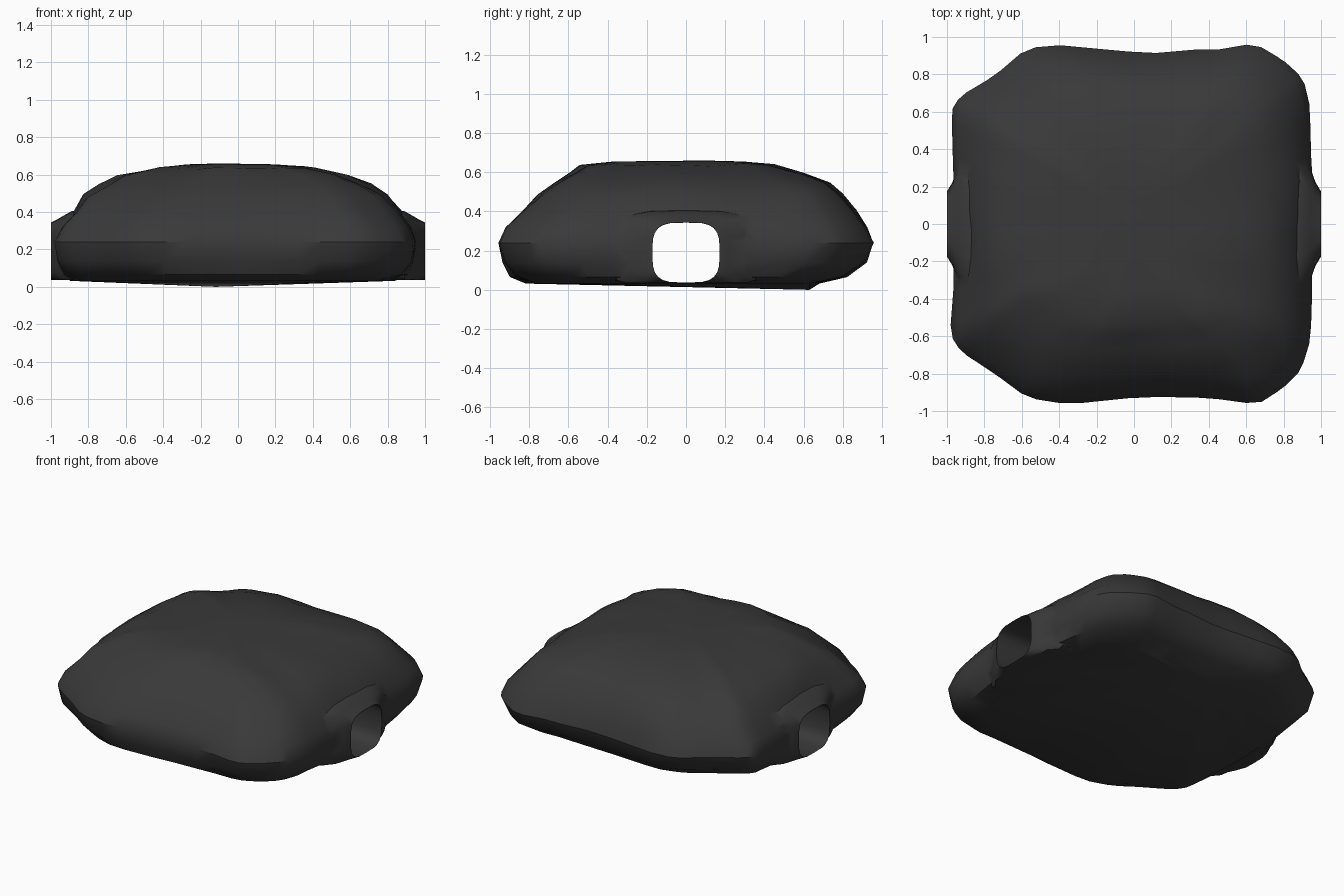
import bpy, bmesh, math
from mathutils import Vector, noise

if "Cube" in bpy.data.objects:
    bpy.data.objects.remove(bpy.data.objects["Cube"])

stone = bpy.data.materials.new("dark grey stone")
stone.diffuse_color = (0.041, 0.041, 0.041, 1)
stone.use_nodes = True
stone.node_tree.nodes["Principled BSDF"].inputs["Base Color"].default_value = stone.diffuse_color


def loft(name, rings, start=None, end=None):
    """Solid through rings of equal point count; ends capped flat or to a point."""
    bm = bmesh.new()
    vr = [[bm.verts.new(p) for p in ring] for ring in rings]
    n = len(vr[0])
    for a, b in zip(vr, vr[1:]):
        for i in range(n):
            j = (i + 1) % n
            bm.faces.new((a[i], a[j], b[j], b[i]))
    for ring, tip in ((vr[0], start), (vr[-1], end)):
        if tip is None:
            bm.faces.new(ring)
        else:
            t = bm.verts.new(tip)
            for i in range(n):
                bm.faces.new((ring[i], ring[(i + 1) % n], t))
    bmesh.ops.recalc_face_normals(bm, faces=bm.faces)
    me = bpy.data.meshes.new(name)
    bm.to_mesh(me)
    bm.free()
    me.materials.append(stone)
    ob = bpy.data.objects.new(name, me)
    bpy.context.collection.objects.link(ob)
    return ob


# Plan outline of the boulder: back half, mirrored to the front, corners cut
half = [(0.95, 0.0), (0.95, 0.3), (0.95, 0.61), (0.90, 0.78), (0.79, 0.88),
        (0.65, 0.96), (0.4, 0.93), (0.05, 0.915), (-0.35, 0.96), (-0.57, 0.94),
        (-0.75, 0.79), (-0.93, 0.68), (-0.98, 0.6), (-0.965, 0.3), (-0.95, 0.0)]
corners = half + [(x, -y) for x, y in half[-2:0:-1]]
outline = []
for (x0, y0), (x1, y1) in zip(corners, corners[1:] + corners[:1]):
    outline += [(x0 + (x1 - x0) * t, y0 + (y1 - y0) * t) for t in (.2, .8)]

# Height levels: z, reach to left, right, front and back, corner rounding
levels = [(0.032, .92, .84, .84, .70, .09), (0.065, .955, .93, .91, .84, .05),
          (0.14, .97, .945, .94, .92, .01), (0.24, .975, .95, .955, .955, 0),
          (0.32, .95, .93, .925, .93, .01), (0.41, .88, .87, .85, .88, .03),
          (0.49, .84, .81, .78, .82, .05), (0.545, .76, .71, .70, .76, .07),
          (0.595, .66, .59, .61, .62, .08), (0.635, .46, .41, .55, .46, .08),
          (0.655, .28, .20, .38, .30, .08)]
rings = []
for k, (z, left, right, front, back, rnd) in enumerate(levels):
    ring = []
    for x, y in outline:
        corner = min(1, (2 * x * y) ** 2)
        f = 1 - rnd * corner
        px = x * f * (right / .95 if x > 0 else left / .975)
        py = y * f * (back / .955 if y > 0 else front / .955)
        p = Vector((px, py, z))
        if 0 < k < 10:   # weathered surface
            r = noise.noise(p * 5) * (0.014 if k < 5 else 0.022)
            p += Vector((px, py, 0)).normalized() * r
            if k > 4:
                p.z += noise.noise(p * 5 + Vector((7, 3, 1))) * 0.014
        ring.append(p)
    rings.append(ring)
rock = loft("rock", rings, start=(-0.12, 0.63, 0.0), end=(-0.1, 0.1, 0.66))


def arch(x, sy, sz):
    """Rounded tunnel section at x, scaled wide and high, kept above the base."""
    ring = []
    for i in range(24):
        a = 2 * math.pi * i / 24
        c, sn = math.cos(a), math.sin(a)
        y = 0.172 * sy * math.copysign(abs(c) ** 0.55, c)
        z = 0.19 + 0.153 * sz * math.copysign(abs(sn) ** 0.6, sn)
        ring.append((x, y, max(z, 0.037)))
    return ring


# Flared mouths at both ends of the tunnel, and the tunnel bore
flare = [(1, 1.01, 1.01), (.97, 1.3, 1.1), (.94, 1.8, 1.22),
         (.89, 2.2, 1.4), (.8, 2.3, 1.45)]
mouths = loft("tunnel_mouths", [arch(-x, a, b) for x, a, b in flare]
              + [arch(x, a, b) for x, a, b in flare[::-1]])
bore = loft("tunnel_cutter", [arch(-1.2, 1, 1), arch(1.2, 1, 1)])

for ob, op in ((mouths, 'UNION'), (bore, 'DIFFERENCE')):
    m = rock.modifiers.new(op.title(), 'BOOLEAN')
    m.object, m.operation, m.solver = ob, op, 'EXACT'
    ob.hide_render = True
bpy.context.view_layer.objects.active = rock
rock.select_set(True)
for m in list(rock.modifiers):
    bpy.ops.object.modifier_apply(modifier=m.name)
for ob in (mouths, bore):
    bpy.data.objects.remove(ob)
bpy.ops.object.shade_smooth_by_angle(angle=math.radians(35))
